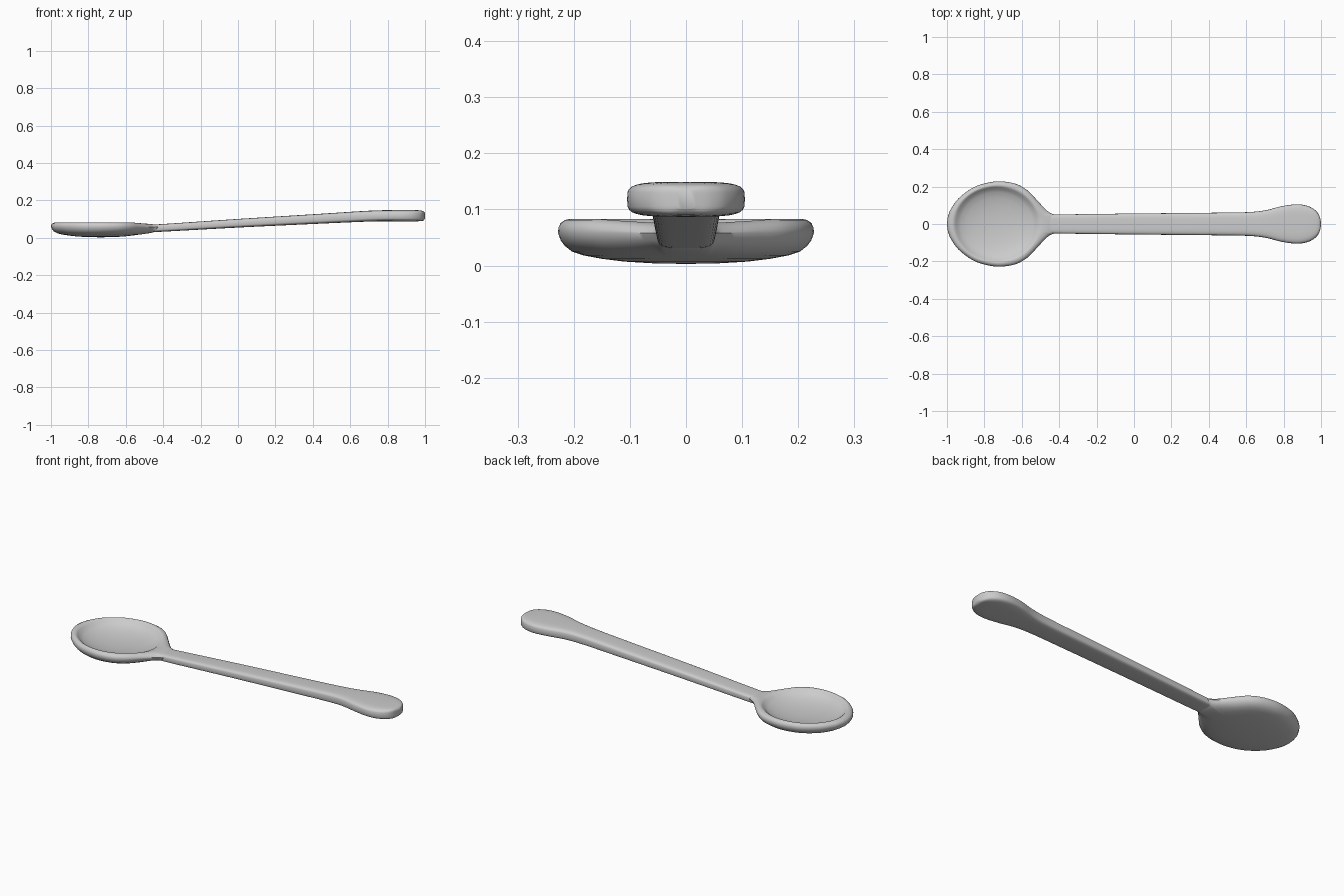
import bpy, bmesh, math

if "Cube" in bpy.data.objects:
    bpy.data.objects.remove(bpy.data.objects["Cube"])


def smooth(pts, n):
    """Catmull-Rom resampling of a list of tuples."""
    out = []
    for i in range(len(pts) - 1):
        p = [pts[max(0, min(len(pts) - 1, i + k))] for k in (-1, 0, 1, 2)]
        for j in range(n):
            t = j / n
            out.append(tuple(0.5 * (2 * b + (c - a) * t + (2 * a - 5 * b + 4 * c - d) * t * t
                                    + (3 * b - a - 3 * c + d) * t ** 3) for a, b, c, d in zip(*p)))
    return out + [pts[-1]]


def skin(name, rings):
    """Bridge equal-sized rings, cap both ends, shade smooth."""
    bm = bmesh.new()
    loops = [[bm.verts.new(p) for p in r] for r in rings]
    for a, b in zip(loops, loops[1:]):
        for i in range(len(a)):
            k = (i + 1) % len(a)
            bm.faces.new((a[i], a[k], b[k], b[i]))
    bm.faces.new(loops[0])
    bm.faces.new(loops[-1])
    bmesh.ops.recalc_face_normals(bm, faces=bm.faces)
    for f in bm.faces:
        f.smooth = True
    mesh = bpy.data.meshes.new(name)
    bm.to_mesh(mesh)
    bm.free()
    ob = bpy.data.objects.new(name, mesh)
    bpy.context.scene.collection.objects.link(ob)
    return ob


# Bowl outline: rounded front, tapering to the neck, mirrored in y
half = smooth([(-.985, .07), (-.94, .135), (-.86, .195), (-.78, .221), (-.71, .228),
               (-.63, .214), (-.57, .18), (-.52, .129), (-.48, .086), (-.45, .06),
               (-.425, .05), (-.41, .03)], 4)
nose = [(-.996, .035)]
outline = ([(-1, 0)] + nose + half + [(-.405, 0)]
           + [(x, -y) for x, y in reversed(nose + half)])
CX = -.735


def bowl_ring(blend, scale, z):
    """Outline blended toward the hollow's ellipse, scaled about the bowl centre."""
    ring = []
    for x, y in outline:
        a = math.atan2(y / .2, (x - CX) / .225)
        ex, ey = CX + .225 * math.cos(a), .2 * math.sin(a)
        px = CX + (x + (ex - x) * blend - CX) * scale
        py = (y + (ey - y) * blend) * scale
        drop = .012 * min(1, max(0, (px + .58) / .15)) if z > .06 else 0
        ring.append((px, py, z - drop))
    return ring


# Profile from underside, round the rim, down into the hollow
profile = [(1, .05, .003), (1, .3, .004), (1, .55, .007), (1, .75, .012), (.9, .9, .018),
           (.5, .95, .025), (.15, .965, .035), (.05, .985, .045), (0, 1, .058), (0, .996, .068),
           (.05, .985, .076), (.2, .97, .081), (.5, .97, .083), (.8, .985, .082), (1, .98, .077),
           (1, .93, .066), (1, .85, .056), (1, .7, .046), (1, .5, .038), (1, .25, .033), (1, .05, .032)]
skin("bowl", [bowl_ring(*p) for p in profile])

# Handle: rounded-box sections (x, half width, bottom z, top z), rooted in the neck
stations = smooth([(-.46, .05, .032, .072), (-.40, .051, .033, .074), (0, .056, .055, .101),
                   (.4, .06, .074, .126), (.6, .063, .083, .139), (.7, .073, .087, .145),
                   (.79, .095, .088, .148), (.87, .105, .087, .149), (.93, .096, .087, .149),
                   (.97, .073, .089, .147), (.99, .046, .092, .143), (.999, .015, .101, .135)], 5)


def section(x, w, lo, hi, n=32, e=.5):
    ring = []
    for i in range(n):
        a = 2 * math.pi * i / n
        c, s = math.cos(a), math.sin(a)
        ring.append((x, w * math.copysign(abs(c) ** e, c),
                     (lo + hi) / 2 + (hi - lo) / 2 * math.copysign(abs(s) ** e, s)))
    return ring


skin("handle", [section(*s) for s in stations])
for ob in bpy.context.scene.objects:
    ob.select_set(True)
    bpy.context.view_layer.objects.active = ob
bpy.ops.object.shade_smooth_by_angle(angle=math.radians(50))
